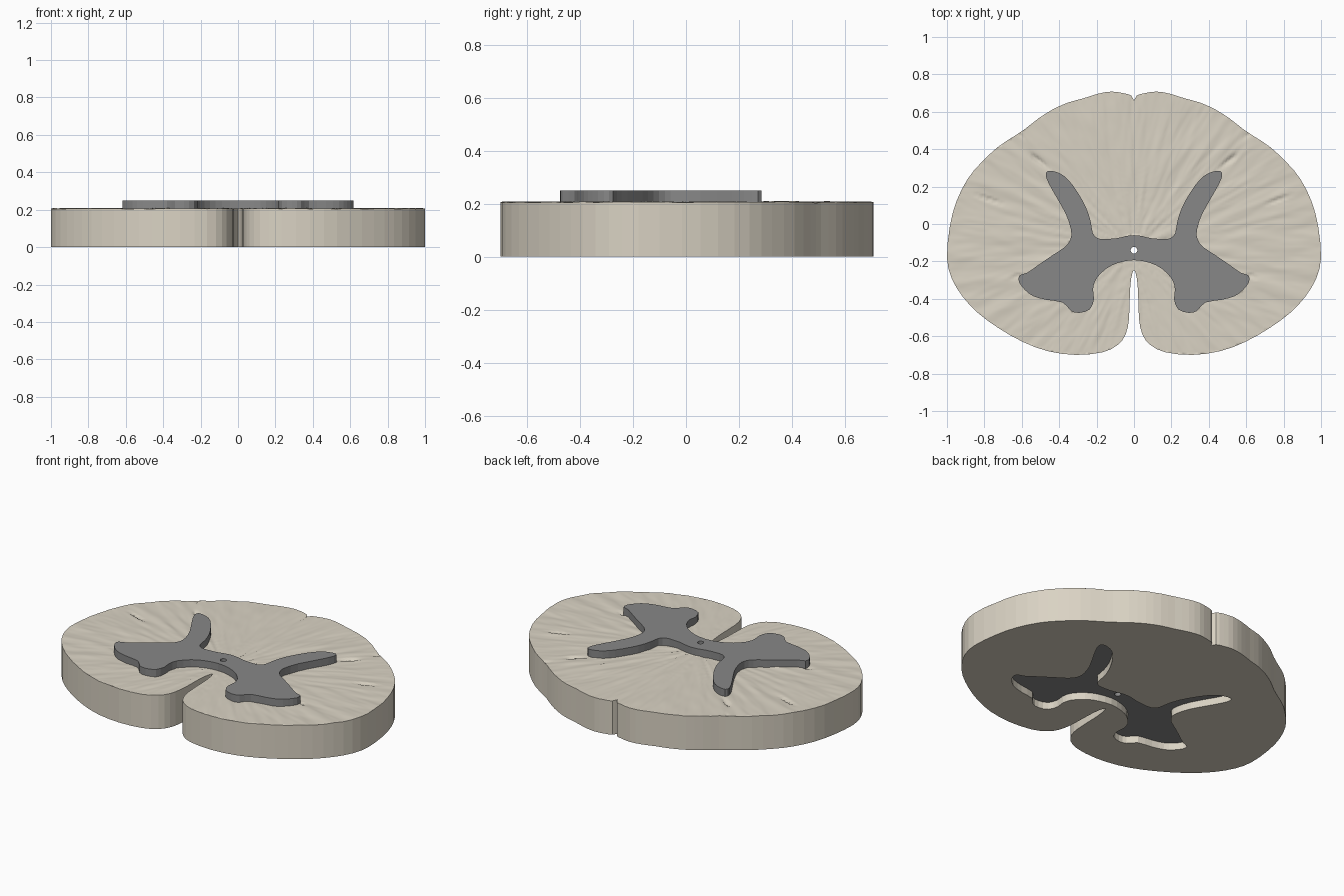
import bpy, bmesh, math
from mathutils import Vector, noise
from mathutils.geometry import delaunay_2d_cdt

if "Cube" in bpy.data.objects:
    bpy.data.objects.remove(bpy.data.objects["Cube"])

SLAB_TOP, CORE_BOTTOM, CORE_TOP = 0.206, 0.043, 0.25
CENTRE = (0.0, -0.14)

# Right halves of the two profiles, starting and ending on the x = 0 axis
OUTLINE = [(0, .66), (.015, .687), (.06, .70), (.12, .708), (.19, .697), (.27, .672),
           (.35, .65), (.43, .615), (.51, .565), (.58, .51), (.64, .47), (.73, .41),
           (.82, .325), (.89, .24), (.95, .12), (.985, -.015), (1, -.18), (.975, -.29),
           (.915, -.39), (.835, -.475), (.727, -.555), (.595, -.63), (.46, -.68),
           (.31, -.70), (.165, -.685), (.085, -.645), (.045, -.59), (.027, -.51),
           (.022, -.37), (.015, -.29), (0, -.245)]
BUTTERFLY = [(0, -.06), (.045, -.065), (.085, -.075), (.14, -.08), (.19, -.078), (.22, -.05),
             (.232, .015), (.257, .09), (.305, .175), (.355, .24), (.405, .275), (.462, .284),
             (.47, .25), (.433, .175), (.365, .055), (.337, -.03), (.339, -.08), (.37, -.123),
             (.433, -.165), (.513, -.22), (.57, -.26), (.612, -.275), (.615, -.31),
             (.583, -.353), (.54, -.385), (.47, -.405), (.38, -.42), (.337, -.465),
             (.29, -.475), (.235, -.455), (.214, -.40), (.219, -.35), (.203, -.295),
             (.15, -.24), (.085, -.208), (0, -.193)]


def material(name, colour):
    m = bpy.data.materials.new(name)
    m.diffuse_color = (*colour, 1)
    m.use_nodes = True
    m.node_tree.nodes["Principled BSDF"].inputs["Base Color"].default_value = m.diffuse_color
    return m


def mirrored_curve(half, steps):
    """Mirror a half profile and run a smooth curve through it."""
    pts = [Vector(p) for p in half + [(-x, y) for x, y in half[-2:0:-1]]]
    n, out = len(pts), []
    for i in range(n):
        a, b, c, d = (pts[(i + k) % n] for k in (-1, 0, 1, 2))
        for s in range(steps):
            t = s / steps
            out.append(0.5 * (2 * b + (c - a) * t + (2 * a - 5 * b + 4 * c - d) * t * t
                              + (3 * b - a - 3 * c + d) * t ** 3))
    return out


def inside(p, loop):
    hit, q = False, loop[-1]
    for r in loop:
        if (r.y > p[1]) != (q.y > p[1]) and p[0] < (q.x - r.x) * (p[1] - r.y) / (q.y - r.y) + r.x:
            hit = not hit
        q = r
    return hit


def fill(outer, hole, extra=()):
    """Triangulate the area between two loops."""
    a, b = len(outer), len(hole)
    edges = [(i, (i + 1) % a) for i in range(a)] + [(a + i, a + (i + 1) % b) for i in range(b)]
    verts, _, faces, *_ = delaunay_2d_cdt(outer + hole + list(extra), edges, [], 0, 1e-6)
    keep = []
    for f in faces:
        c = sum((verts[i] for i in f), Vector((0, 0))) / len(f)
        if inside(c, outer) and not inside(c, hole):
            keep.append(f)
    return verts, keep


def slab(name, outer, hole, z0, z1, mat, extra=(), relief=None):
    bm = bmesh.new()
    for z, pts, top in ((z0, (), False), (z1, extra, True)):
        verts, faces = fill(outer, hole, pts)
        vs = [bm.verts.new((v.x, v.y, z + (relief(v) if top and relief else 0))) for v in verts]
        for f in faces:
            face = bm.faces.new([vs[i] for i in (f if top else reversed(f))])
            face.smooth = top
    for loop in (outer, hole):
        for i, p in enumerate(loop):
            q = loop[i - 1]
            bm.faces.new([bm.verts.new((v.x, v.y, z + (relief(v) if z == z1 and relief else 0)))
                          for v, z in ((p, z0), (q, z0), (q, z1), (p, z1))])
    bmesh.ops.remove_doubles(bm, verts=bm.verts, dist=1e-5)
    bmesh.ops.delete(bm, geom=[v for v in bm.verts if not v.link_faces], context='VERTS')
    bmesh.ops.recalc_face_normals(bm, faces=bm.faces)
    me = bpy.data.meshes.new(name)
    bm.to_mesh(me)
    bm.free()
    me.materials.append(mat)
    ob = bpy.data.objects.new(name, me)
    bpy.context.collection.objects.link(ob)
    return ob


# Small crevices (x, y, length, width) on the cut face, on both sides
CREVICES = [(.50, .335, .05, .008), (.53, .35, .03, .006), (.77, .13, .06, .006),
            (.63, -.28, .025, .006), (.62, .49, .04, .006)]


def fibre_relief(p):
    """Fine ridges fanning out from the centre, plus crevices."""
    dx, dy = p.x - CENTRE[0], p.y - CENTRE[1]
    r, a = math.hypot(dx, dy), math.atan2(dy, abs(dx))
    side = 7 if dx < 0 else 0
    h = 0.0045 * noise.noise((a * 13, r * 3.5, side)) + 0.002 * noise.noise((a * 35, r * 9, side + 3))
    for x, y, length, width in CREVICES:
        ux, uy = Vector((x - CENTRE[0], y - CENTRE[1])).normalized()
        ex, ey = abs(p.x) - x, p.y - y
        along, across = ex * ux + ey * uy, ex * uy - ey * ux
        h -= 0.014 * math.exp(-(along / length) ** 2 - (across / width) ** 2)
    return h


white = material("pale beige", (0.70, 0.65, 0.55))
grey = material("mid grey", (0.245, 0.245, 0.245))

outline = mirrored_curve(OUTLINE, 2)
butterfly = mirrored_curve(BUTTERFLY, 2)
canal = [Vector((CENTRE[0] + 0.018 * math.cos(k * math.pi / 10),
                 CENTRE[1] + 0.018 * math.sin(k * math.pi / 10))) for k in range(20)]

# Outer slab with a butterfly opening and fibrous cut face
STEP = 0.012
grid = [Vector((i * STEP + (j % 2) * STEP / 2, j * STEP)) for i in range(-84, 84) for j in range(-60, 60)]
grid = [p for p in grid if inside(p, outline) and not inside(p, butterfly)]
slab("outer_slab", outline, butterfly, 0, SLAB_TOP, white, grid, fibre_relief)

# Raised butterfly core with the central canal
slab("butterfly_core", butterfly, canal, CORE_BOTTOM, CORE_TOP, grey)
